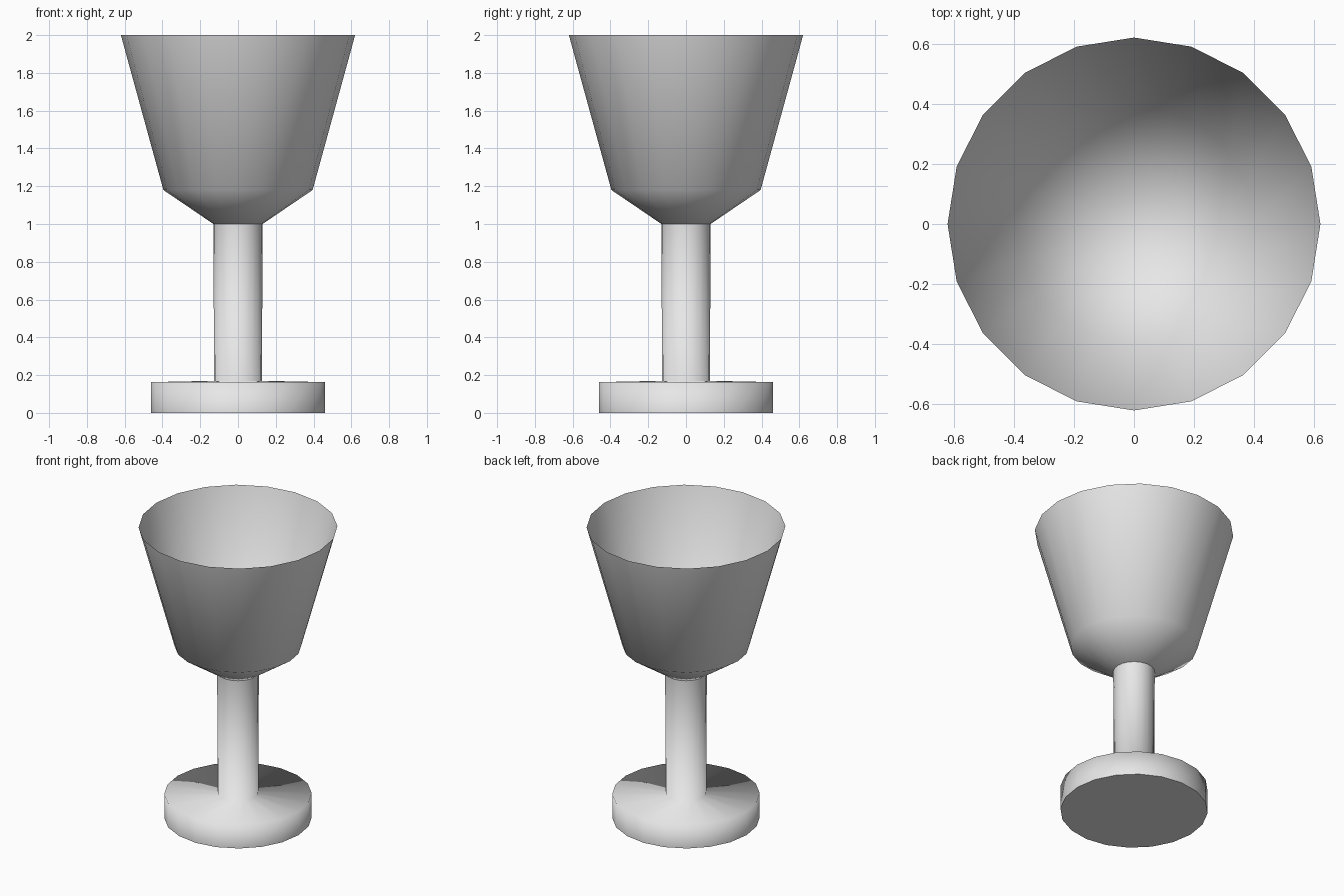
import bpy
import bmesh
from math import cos, sin, tau

cube = bpy.data.objects.get("Cube")
if cube:
    bpy.data.objects.remove(cube, do_unlink=True)

SIDES = 20

grey = bpy.data.materials.new("plain grey")
grey.use_nodes = True
grey.diffuse_color = (0.8, 0.8, 0.8, 1)
grey.node_tree.nodes["Principled BSDF"].inputs["Base Color"].default_value = (0.8, 0.8, 0.8, 1)


def lathe(name, profile, smooth_floor):
    """Spin a bottom-to-top (radius, height) profile and close its lower end."""
    bm = bmesh.new()
    rings = [[bm.verts.new((r * cos(tau * i / SIDES), r * sin(tau * i / SIDES), z))
              for i in range(SIDES)] for r, z in profile]
    for low, high in zip(rings, rings[1:]):
        for i in range(SIDES):
            j = (i + 1) % SIDES
            bm.faces.new((low[i], low[j], high[j], high[i])).smooth = True
    floor = bm.faces.new(rings[0][::-1])
    floor.smooth = smooth_floor
    mesh = bpy.data.meshes.new(name)
    bm.to_mesh(mesh)
    bm.free()
    mesh.materials.append(grey)
    obj = bpy.data.objects.new(name, mesh)
    bpy.context.collection.objects.link(obj)
    return obj


# Round foot flowing into the stem, with a flat underside
lathe("foot_and_stem", [(0.46, 0), (0.46, 0.163), (0.127, 0.17), (0.13, 1.0)], False)

# Thin open bowl resting on the stem
lathe("bowl", [(0.13, 1.0), (0.395, 1.18), (0.62, 2.0)], True)
